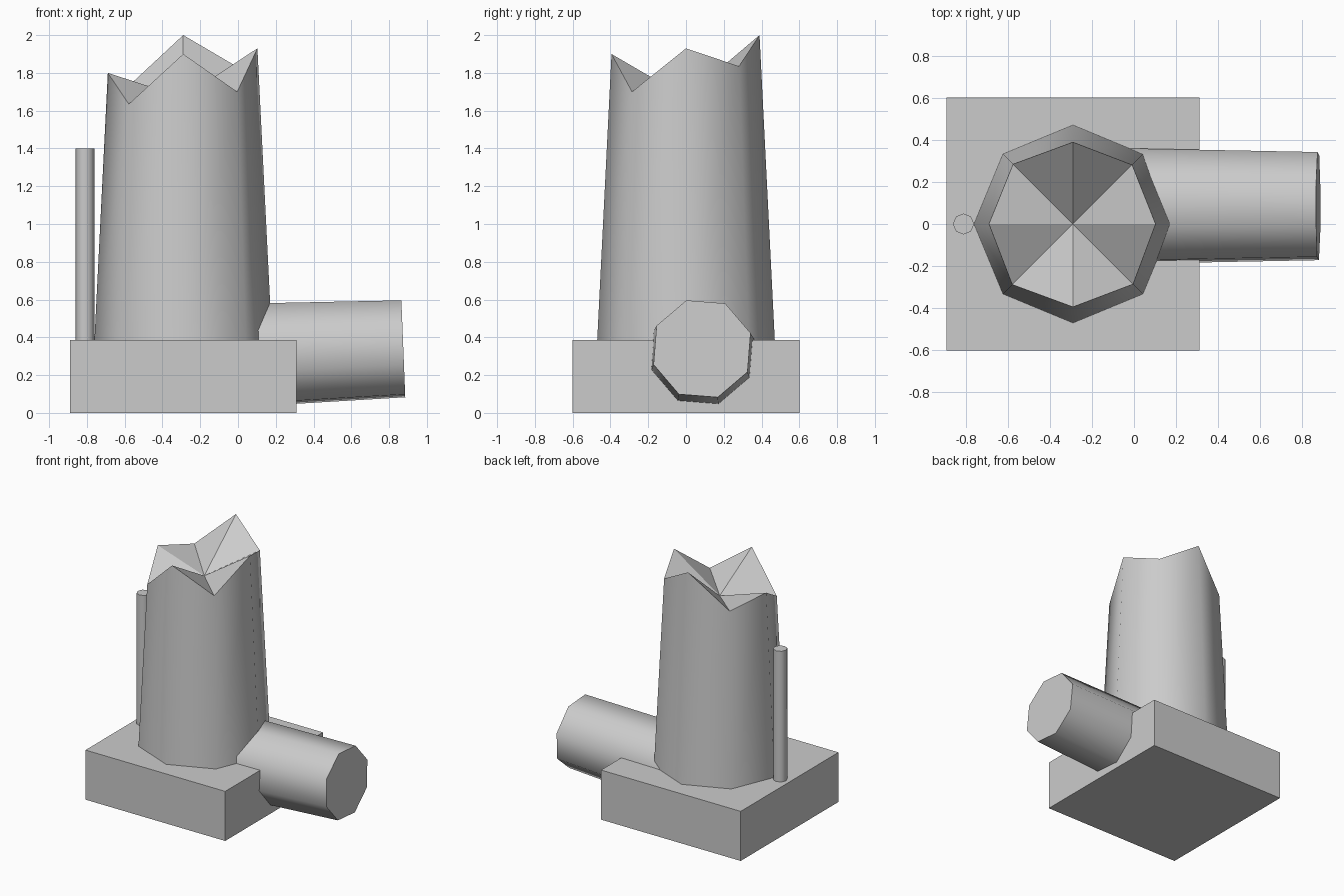
import bpy
from math import sin, cos, radians
from mathutils import Matrix

SIDES = 8

if "Cube" in bpy.data.objects:
    bpy.data.objects.remove(bpy.data.objects["Cube"], do_unlink=True)

grey = bpy.data.materials.new("plain_grey")
grey.use_nodes = True
colour = (0.6, 0.6, 0.6, 1)
grey.diffuse_color = colour
grey.node_tree.nodes["Principled BSDF"].inputs["Base Color"].default_value = colour


def add_mesh(name, verts, faces, smooth_count=0):
    """Make an object; the first smooth_count faces are smooth shaded."""
    mesh = bpy.data.meshes.new(name)
    mesh.from_pydata(verts, [], faces)
    mesh.materials.append(grey)
    for poly in mesh.polygons:
        poly.use_smooth = poly.index < smooth_count
    obj = bpy.data.objects.new(name, mesh)
    bpy.context.collection.objects.link(obj)
    return obj


def ring(radius, z, phase=0):
    angles = [radians(phase + 360 * i / SIDES) for i in range(SIDES)]
    return [(radius * cos(a), radius * sin(a), z) for a in angles]


def side_faces():
    return [(i, (i + 1) % SIDES, SIDES + (i + 1) % SIDES, SIDES + i)
            for i in range(SIDES)]


def prism(name, r_bottom, r_top, height, phase=0):
    verts = ring(r_bottom, 0, phase) + ring(r_top, height, phase)
    caps = [tuple(reversed(range(SIDES))), tuple(range(SIDES, 2 * SIDES))]
    return add_mesh(name, verts, side_faces() + caps, SIDES)


# Square plinth
bpy.ops.mesh.primitive_cube_add(size=1, location=(-0.29, 0, 0.1925))
base = bpy.context.object
base.name = "base_block"
base.scale = (1.2, 1.2, 0.385)
base.data.materials.append(grey)

# Tapered trunk with a jagged broken top, rim heights counterclockwise from +x
rim = [1.93, 1.835, 2.0, 1.735, 1.8, 1.635, 1.9, 1.70]


def trunk_radius(z):
    return 0.47 - 0.05 * (z - 0.385)


foot = 0.3
verts = ring(trunk_radius(foot), foot)
verts += [ring(trunk_radius(z), z)[i] for i, z in enumerate(rim)]
verts.append((0, 0, 1.67))
fan = [(SIDES + i, SIDES + (i + 1) % SIDES, 2 * SIDES) for i in range(SIDES)]
trunk = add_mesh("broken_trunk", verts,
                 side_faces() + fan + [tuple(reversed(range(SIDES)))], SIDES)
trunk.location.x = -0.29

# Fallen stub leaning out of the trunk's side
stub = prism("side_stub", 0.29, 0.27, 0.976, phase=18)
stub.matrix_world = (Matrix.Translation((-0.1, 0.085, 0.30))
                     @ Matrix.Rotation(radians(87.7), 4, 'Y'))

# Thin upright pole
pole = prism("pole", 0.05, 0.05, 1.05)
pole.location = (-0.81, 0, 0.35)
